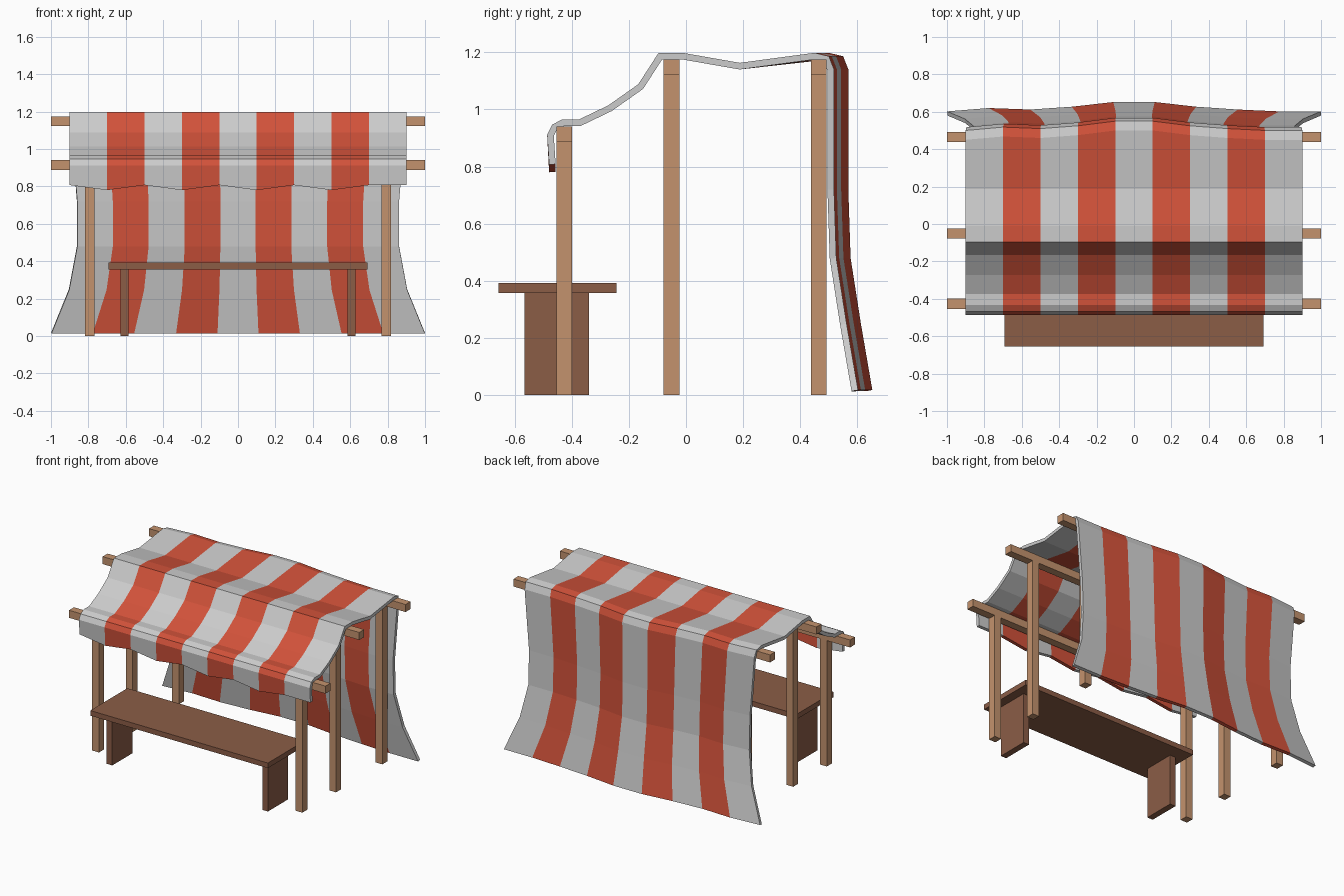
import bpy, bmesh

if "Cube" in bpy.data.objects:
    bpy.data.objects.remove(bpy.data.objects["Cube"])


def mat(name, rgb):
    m = bpy.data.materials.new(name)
    m.diffuse_color = (*rgb, 1)
    m.use_nodes = True
    m.node_tree.nodes["Principled BSDF"].inputs["Base Color"].default_value = m.diffuse_color
    return m


WHITE = mat("canvas white", (0.60, 0.60, 0.60))
RED = mat("canvas red", (0.64, 0.084, 0.042))
WOOD = mat("light wood", (0.55, 0.29, 0.155))
BROWN = mat("bench brown", (0.26, 0.11, 0.062))


def add_object(name, bm, mats):
    me = bpy.data.meshes.new(name)
    bm.to_mesh(me)
    bm.free()
    for m in mats:
        me.materials.append(m)
    ob = bpy.data.objects.new(name, me)
    bpy.context.collection.objects.link(ob)
    return ob


def box(name, x0, x1, y0, y1, z0, z1, m):
    bm = bmesh.new()
    bmesh.ops.create_cube(bm, size=1)
    for v in bm.verts:
        v.co = (x0 + (v.co.x + 0.5) * (x1 - x0),
                y0 + (v.co.y + 0.5) * (y1 - y0),
                z0 + (v.co.z + 0.5) * (z1 - z0))
    return add_object(name, bm, [m])


# Posts and cross beams
H = 0.0275
for row, y, top in (("front", -0.426, 0.94), ("middle", -0.051, 1.175), ("back", 0.465, 1.175)):
    box(row + "_beam", -1, 1, y - H, y + H, top - 0.053, top, WOOD)
    for side, x in (("left", -0.793), ("right", 0.793)):
        box(f"{row}_post_{side}", x - 0.026, x + 0.026, y - H, y + H, 0, top - 0.053, WOOD)

# Bench
box("bench_top", -0.692, 0.692, -0.656, -0.244, 0.357, 0.393, BROWN)
for side, x in (("left", -0.607), ("right", 0.607)):
    box("bench_leg_" + side, x - 0.022, x + 0.022, -0.565, -0.34, 0, 0.357, BROWN)

# Striped cloth: rows of (y, z, width scale), front hem to back hem
ROWS = [(-0.479, 0.807, 1), (-0.486, 0.912, 1), (-0.468, 0.947, 1), (-0.433, 0.965, 1),
        (-0.374, 0.965, 1), (-0.272, 1.014, 1), (-0.167, 1.088, 1), (-0.096, 1.198, 1),
        (-0.012, 1.198, 1), (0.188, 1.163, 1), (0.45, 1.198, 1), (0.50, 1.186, 1),
        (0.518, 1.14, 0.995), (0.518, 0.72, 0.957), (0.526, 0.48, 0.957),
        (0.562, 0.25, 1.005), (0.602, 0.018, 1.11)]
# Backward bulge of each column on the back drape
BULGE = [0, 0.018, 0.01, 0.025, 0.05, 0.05, 0.025, 0.01, 0, 0]
bm = bmesh.new()
grid = []
for r, (y, z, s) in enumerate(ROWS):
    line = []
    for c in range(10):
        dy = BULGE[c] if r >= 10 else 0
        dz = -0.027 if r == 0 and c % 2 == 1 and c < 9 else 0   # scalloped hem
        line.append(bm.verts.new(((-0.9 + 0.2 * c) * s, y + dy, z + dz)))
    grid.append(line)
for r in range(len(ROWS) - 1):
    for c in range(9):
        f = bm.faces.new((grid[r][c], grid[r][c + 1], grid[r + 1][c + 1], grid[r + 1][c]))
        f.material_index = c % 2
cloth = add_object("striped_cloth", bm, [WHITE, RED])
sol = cloth.modifiers.new("thickness", "SOLIDIFY")
sol.thickness = 0.023
sol.offset = -1
sol.use_even_offset = True
